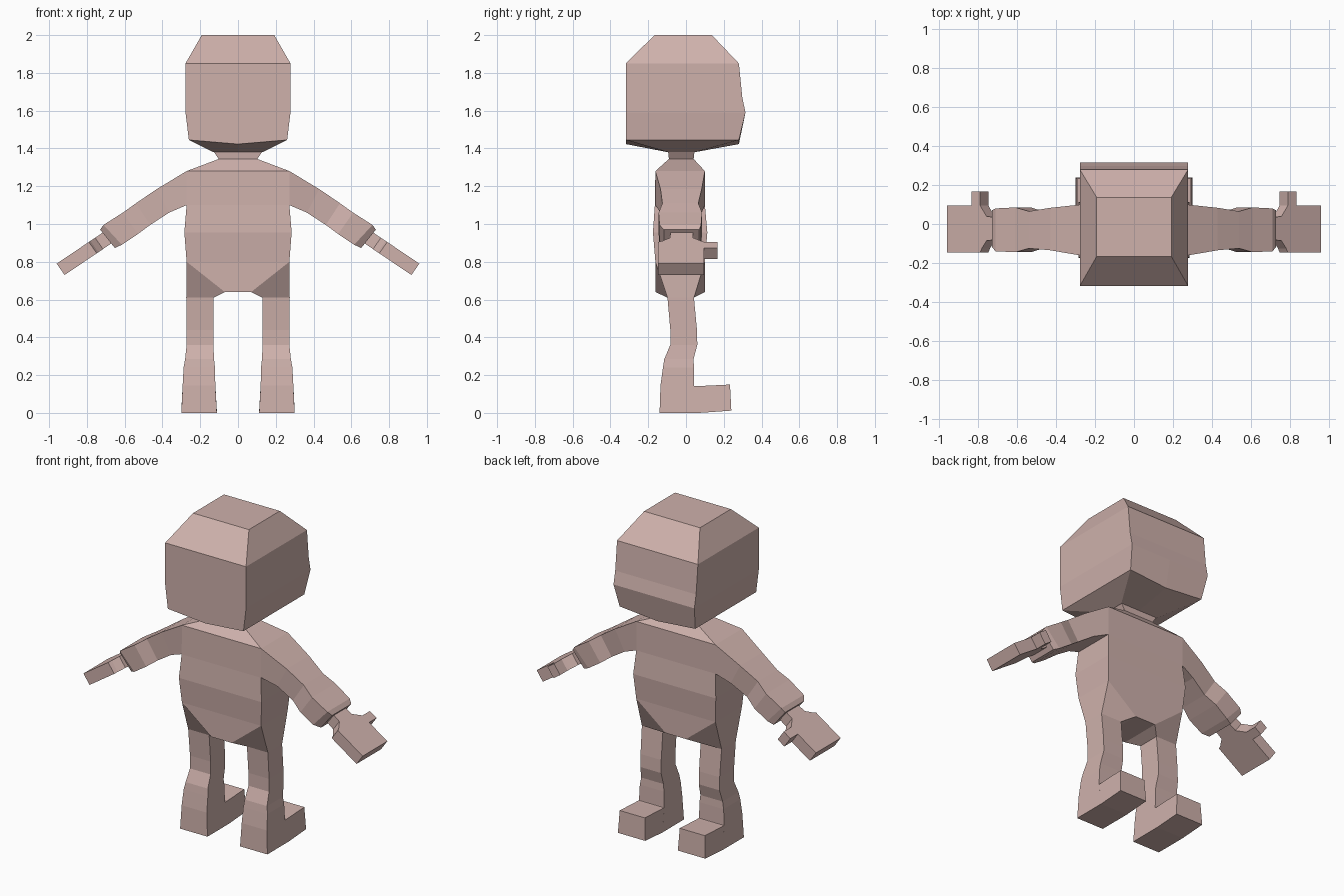
import bpy, bmesh


def finish(name, bm, mirror=False):
    bmesh.ops.remove_doubles(bm, verts=bm.verts, dist=0.0001)
    bmesh.ops.recalc_face_normals(bm, faces=bm.faces)
    me = bpy.data.meshes.new(name)
    bm.to_mesh(me)
    bm.free()
    ob = bpy.data.objects.new(name, me)
    bpy.context.collection.objects.link(ob)
    mat = bpy.data.materials.get("skin") or bpy.data.materials.new("skin")
    mat.diffuse_color = (0.62, 0.44, 0.41, 1)
    me.materials.append(mat)
    if mirror:
        ob.modifiers.new("mirror", 'MIRROR')
    return ob


def add_loft(bm, rings, start=True, end=True):
    """Skin a series of equal-length point rings."""
    vs = [[bm.verts.new(p) for p in r] for r in rings]
    n = len(vs[0])
    for a, b in zip(vs, vs[1:]):
        for i in range(n):
            j = (i + 1) % n
            bm.faces.new((a[i], a[j], b[j], b[i]))
    if start:
        bm.faces.new(vs[0])
    if end:
        bm.faces.new(vs[-1][::-1])


def box_ring(z, w, y0, y1, dip=0.0):
    """Level rectangle with mid points, which may dip."""
    return [(-w, y0, z), (0, y0, z - dip), (w, y0, z),
            (w, y1, z), (0, y1, z - dip), (-w, y1, z)]


def slab_ring(top, bottom, y0, y1):
    """Rectangle across a limb that runs sideways."""
    return [(top[0], y0, top[1]), (bottom[0], y0, bottom[1]),
            (bottom[0], y1, bottom[1]), (top[0], y1, top[1])]


# Head, with the tapered jaw and the chamfered crown
bm = bmesh.new()
add_loft(bm, [box_ring(*r) for r in (
    (1.38, 0.13, -0.095, 0.045), (1.445, 0.26, -0.318, 0.28, 0.022),
    (1.59, 0.278, -0.318, 0.315), (1.67, 0.278, -0.318, 0.298),
    (1.85, 0.278, -0.318, 0.28), (2.0, 0.192, -0.167, 0.137))])
finish("head", bm)

# Neck
bm = bmesh.new()
add_loft(bm, [box_ring(1.34, 0.10, -0.09, 0.04),
              box_ring(1.385, 0.13, -0.095, 0.045)])
finish("neck", bm)

# Torso, ending in a wedge between the legs
bm = bmesh.new()
add_loft(bm, [box_ring(*r) for r in (
    (0.80, 0.272, -0.162, 0.10), (0.955, 0.284, -0.175, 0.113),
    (1.10, 0.272, -0.165, 0.10), (1.28, 0.272, -0.162, 0.10),
    (1.345, 0.10, -0.09, 0.04))], start=False)
wedge = [(-0.272, 0.80), (-0.07, 0.64), (0.07, 0.64), (0.272, 0.80), (0, 0.80)]
add_loft(bm, [[(x, y, z) for x, z in wedge] for y in (-0.162, 0.10)])
finish("torso", bm)

# Legs: hip ring taken from the slanted wedge, then level rings
bm = bmesh.new()
rings = [[(0.272, -0.162, 0.80), (0.07, -0.162, 0.64),
          (0.07, 0.10, 0.64), (0.272, 0.10, 0.80)]]
for z, x0, x1, y0, y1 in (
        (0.61, 0.13, 0.274, -0.098, 0.042), (0.44, 0.13, 0.272, -0.083, 0.058),
        (0.36, 0.13, 0.272, -0.083, 0.06), (0.285, 0.127, 0.28, -0.115, 0.04),
        (0.24, 0.122, 0.288, -0.122, 0.042), (0.145, 0.12, 0.293, -0.135, 0.043),
        (0.0, 0.112, 0.30, -0.14, 0.07)):
    rings.append([(x1, y0, z), (x0, y0, z), (x0, y1, z), (x1, y1, z)])
add_loft(bm, rings)
finish("leg", bm, True)

# Feet
bm = bmesh.new()
add_loft(bm, [[(0.112, y, z0), (0.30, y, z0), (0.293, y, z1), (0.12, y, z1)]
              for y, z0, z1 in ((0.0, 0.0, 0.14), (0.07, 0.0, 0.142))]
         + [[(0.112, 0.24, 0.012), (0.30, 0.24, 0.012),
             (0.293, 0.233, 0.15), (0.12, 0.233, 0.15)]])
finish("foot", bm, True)

# Arms, shoulder to cuff
bm = bmesh.new()
add_loft(bm, [slab_ring(*r) for r in (
    ((0.272, 1.28), (0.272, 1.10), -0.162, 0.10),
    ((0.43, 1.185), (0.365, 1.06), -0.135, 0.083),
    ((0.54, 1.11), (0.465, 0.995), -0.125, 0.065),
    ((0.61, 1.06), (0.53, 0.947), -0.145, 0.085),
    ((0.712, 0.995), (0.615, 0.89), -0.14, 0.08),
    ((0.73, 0.97), (0.652, 0.873), -0.117, 0.07))])
finish("arm", bm, True)


# Hands and thumbs, measured back along the arm from the finger tips
def hand_ring(s, y0, y1):
    x, z = 0.96 - 0.83 * s, 0.79 + 0.56 * s
    return slab_ring((x, z), (x - 0.042, z - 0.06), y0, y1)


bm = bmesh.new()
add_loft(bm, [hand_ring(*r) for r in (
    (0.0, -0.147, 0.095), (0.205, -0.147, 0.095), (0.215, -0.125, 0.08),
    (0.245, -0.085, 0.038), (0.32, -0.08, 0.035))])
finish("hand", bm, True)

bm = bmesh.new()
add_loft(bm, [hand_ring(0.15, 0.08, 0.168), hand_ring(0.205, 0.08, 0.168)])
finish("thumb", bm, True)
